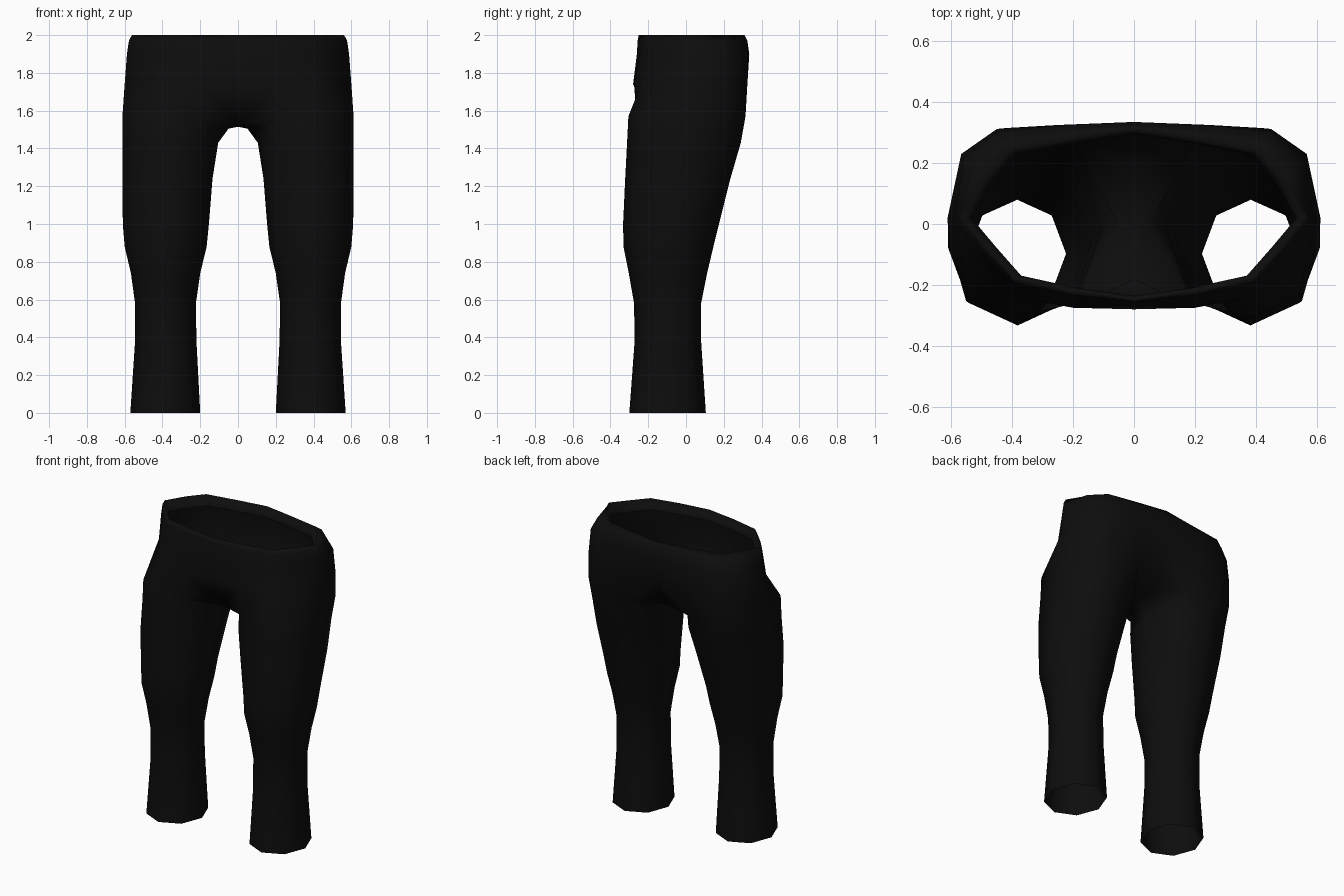
import bpy, bmesh, math

if "Cube" in bpy.data.objects:
    bpy.data.objects.remove(bpy.data.objects["Cube"])

bm = bmesh.new()

def bridge(a, b, closed=False):
    n = len(a)
    for i in range(n if closed else n - 1):
        j = (i + 1) % n
        bm.faces.new((a[i], a[j], b[j], b[i]))

def blend(p, q, t):
    return [(a + (c - a) * t, b + (d - b) * t) for (a, b), (c, d) in zip(p, q)]

# Leg sections: z, inner x, outer x, front y, back y
LEG = [(0.00, .200, .570, -.300, .105),
       (0.38, .220, .545, -.272, .080),
       (0.58, .223, .545, -.275, .080),
       (0.74, .200, .567, -.303, .112),
       (0.88, .166, .600, -.331, .145),
       (1.00, .154, .610, -.333, .175),
       (1.24, .135, .611, -.322, .235),
       (1.43, .105, .611, -.312, .290)]

# Torso half sections, from front centre round the side to back centre
HIP = [(0, -.18), (.19, -.26), (.39, -.305), (.54, -.238), (.612, .02),
       (.565, .23), (.42, .315), (.20, .27), (0, .19)]
BELLY = [(0, -.28), (.20, -.275), (.40, -.237), (.50, -.14), (.60, .02),
         (.567, .23), (.45, .312), (.25, .325), (0, .315)]
BELT = [(0, -.26), (.20, -.245), (.395, -.205), (.495, -.11), (.588, .02),
        (.56, .215), (.445, .305), (.24, .325), (0, .335)]
RIM = [(0, -.25), (.20, -.222), (.39, -.18), (.478, -.08), (.562, .02),
       (.49, .14), (.405, .24), (.20, .278), (0, .31)]
LIP = [(x * .95, .03 + (y - .03) * .95) for x, y in RIM]
TORSO = [(1.57, HIP), (1.74, BELLY), (1.90, BELT),
         (1.97, blend(BELT, RIM, .4)), (2.0, RIM), (1.93, LIP)]

# Leg tube, eight sided, squarer towards the hip
rings = []
for z, xi, xo, yf, yb in LEG:
    cx, rx, cy, ry = (xi + xo) / 2, (xo - xi) / 2, (yf + yb) / 2, (yb - yf) / 2
    fat = 1.06 if z > 1.1 else 1
    rings.append([])
    for k in range(8):
        s = fat if k % 2 else 1
        a = k * math.pi / 4
        rings[-1].append(bm.verts.new((cx + s * rx * math.cos(a),
                                       cy + s * ry * math.sin(a), z)))
for a, b in zip(rings, rings[1:]):
    bridge(a, b, True)

# Torso half shell
rows = [[bm.verts.new((x, y, z)) for x, y in pts] for z, pts in TORSO]
for a, b in zip(rows, rows[1:]):
    bridge(a, b)

# Crotch: joins leg tube to torso and closes the strip at the centre line
cf, fi, f, fo, o, bo, b, bi, cb = rows[0]
cf.co.z = cb.co.z = 1.525
fi.co.z = bi.co.z = 1.54
inner = bm.verts.new((.05, 0, 1.505))
mid = bm.verts.new((0, 0, 1.515))
bridge(rings[-1], [o, bo, b, bi, inner, fi, f, fo], True)
bm.faces.new((cf, fi, inner, mid))
bm.faces.new((mid, inner, bi, cb))

# Mirror to the other side
half = bm.verts[:] + bm.edges[:] + bm.faces[:]
bmesh.ops.mirror(bm, geom=half, axis='X', merge_dist=0.0005)
bmesh.ops.remove_doubles(bm, verts=bm.verts[:], dist=0.0005)
bmesh.ops.recalc_face_normals(bm, faces=bm.faces[:])
for face in bm.faces:
    face.smooth = True

mesh = bpy.data.meshes.new("trousers")
bm.to_mesh(mesh)
bm.free()
trousers = bpy.data.objects.new("trousers", mesh)
bpy.context.collection.objects.link(trousers)

# Black cloth
cloth = bpy.data.materials.new("black_cloth")
cloth.diffuse_color = (.004, .004, .004, 1)
cloth.use_nodes = True
cloth.node_tree.nodes["Principled BSDF"].inputs["Base Color"].default_value = cloth.diffuse_color
mesh.materials.append(cloth)
